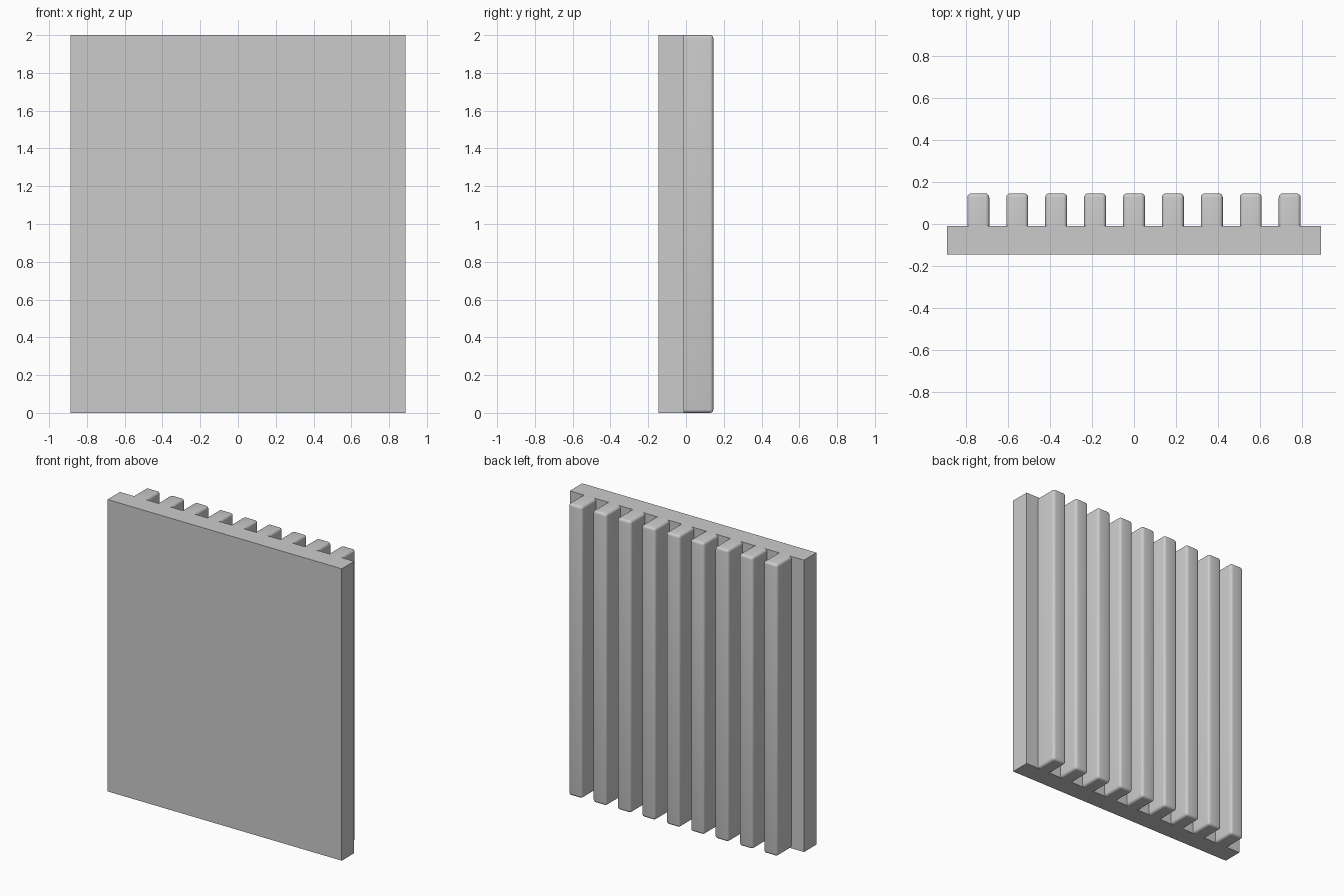
import bpy, bmesh
from mathutils import Vector

if "Cube" in bpy.data.objects:
    bpy.data.objects.remove(bpy.data.objects["Cube"])


def box(name, lo, hi, bevel=0.0):
    """Box between two corners; optionally round every edge not on its front (mounting) face."""
    lo, hi = Vector(lo), Vector(hi)
    bm = bmesh.new()
    bmesh.ops.create_cube(bm, size=1)
    for v in bm.verts:
        v.co = Vector(hi[i] if v.co[i] > 0 else lo[i] for i in range(3))
    if bevel:
        edges = [e for e in bm.edges
                 if any(v.co.y > (lo.y + hi.y) / 2 for v in e.verts)]
        bmesh.ops.bevel(bm, geom=edges, offset=bevel, segments=4,
                        profile=0.5, affect='EDGES')
    bmesh.ops.recalc_face_normals(bm, faces=bm.faces)
    mesh = bpy.data.meshes.new(name)
    bm.to_mesh(mesh)
    bm.free()
    obj = bpy.data.objects.new(name, mesh)
    bpy.context.collection.objects.link(obj)
    return obj


# Flat backing slab
box("backing_panel", (-0.888, -0.145, 0), (0.888, -0.01, 2))

# Nine rounded vertical ribs on the rear face
PITCH, HALF_WIDTH = 0.185, 0.052
for i in range(9):
    x = (i - 4) * PITCH
    rib = box(f"rib_{i + 1}", (x - HALF_WIDTH, -0.01, 0),
              (x + HALF_WIDTH, 0.145, 2), bevel=0.018)
    bpy.ops.object.select_all(action='DESELECT')
    rib.select_set(True)
    bpy.context.view_layer.objects.active = rib
    bpy.ops.object.shade_smooth_by_angle()
